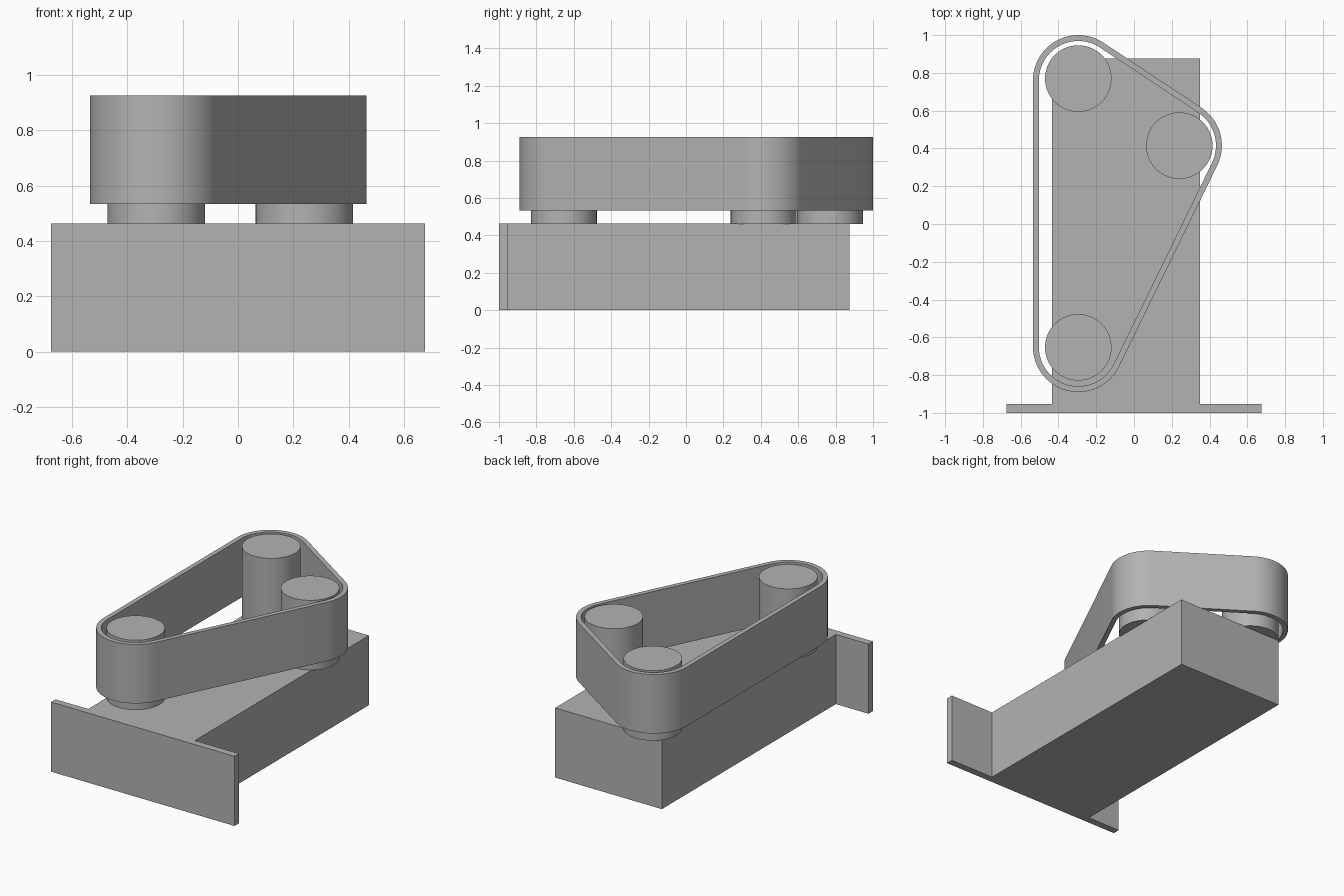
import bpy, bmesh, math
from mathutils import Vector

cube = bpy.data.objects.get("Cube")
if cube:
    bpy.data.objects.remove(cube, do_unlink=True)

grey = bpy.data.materials.new("plain grey")
grey.use_nodes = True
colour = (0.45, 0.45, 0.45, 1)
grey.diffuse_color = colour
grey.node_tree.nodes["Principled BSDF"].inputs["Base Color"].default_value = colour

BODY_TOP, BELT_BOTTOM, BELT_TOP = 0.463, 0.533, 0.925


def finish(name, bm, smooth=False):
    bmesh.ops.recalc_face_normals(bm, faces=bm.faces[:])
    mesh = bpy.data.meshes.new(name)
    bm.to_mesh(mesh)
    bm.free()
    mesh.materials.append(grey)
    obj = bpy.data.objects.new(name, mesh)
    bpy.context.collection.objects.link(obj)
    if smooth:
        bpy.ops.object.select_all(action="DESELECT")
        obj.select_set(True)
        bpy.context.view_layer.objects.active = obj
        bpy.ops.object.shade_smooth_by_angle(angle=math.radians(30))
    return obj


def prism(name, outline, z0, z1, smooth=False):
    bm = bmesh.new()
    base = bm.faces.new([bm.verts.new((x, y, z0)) for x, y in outline])
    top = bmesh.ops.extrude_face_region(bm, geom=[base], use_keep_orig=True)
    verts = [v for v in top["geom"] if isinstance(v, bmesh.types.BMVert)]
    bmesh.ops.translate(bm, verts=verts, vec=(0, 0, z1 - z0))
    return finish(name, bm, smooth)


def arc(centre, radius, start, end, steps):
    return [(centre[0] + radius * math.cos(start + (end - start) * i / steps),
             centre[1] + radius * math.sin(start + (end - start) * i / steps))
            for i in range(steps + 1)]


def belt_loop(centres, radius):
    """Outline wrapped around equal circles listed counter-clockwise."""
    points = []
    for i, c in enumerate(centres):
        before = Vector(c) - Vector(centres[i - 1])
        after = Vector(centres[(i + 1) % len(centres)]) - Vector(c)
        start = math.atan2(before.y, before.x) - math.pi / 2
        end = math.atan2(after.y, after.x) - math.pi / 2
        if end < start:
            end += math.tau
        points += arc(c, radius, start, end, 24)
    return points


# Housing and front flange in one T-shaped solid
prism("housing", [(-0.675, -1), (0.675, -1), (0.675, -0.953), (0.35, -0.953),
                  (0.35, 0.875), (-0.435, 0.875), (-0.435, -0.953),
                  (-0.675, -0.953)], 0, BODY_TOP)

# Three upright rollers
rollers = {"front_roller": (-0.295, -0.653),
           "side_roller": (0.24, 0.415),
           "back_roller": (-0.295, 0.77)}
for name, centre in rollers.items():
    prism(name, arc(centre, 0.176, 0, math.tau, 64)[:-1],
          BODY_TOP - 0.003, BELT_TOP, True)

# Thin belt around the rollers
belt_centres = [(-0.295, -0.65), (0.225, 0.415), (-0.295, 0.76)]
bm = bmesh.new()
rings = [[bm.verts.new((x, y, z)) for x, y in belt_loop(belt_centres, r)]
         for r, z in ((0.24, BELT_BOTTOM), (0.24, BELT_TOP),
                      (0.209, BELT_TOP), (0.209, BELT_BOTTOM))]
count = len(rings[0])
for k, ring in enumerate(rings):
    following = rings[(k + 1) % len(rings)]
    for i in range(count):
        j = (i + 1) % count
        bm.faces.new((ring[i], ring[j], following[j], following[i]))
finish("belt", bm, True)
